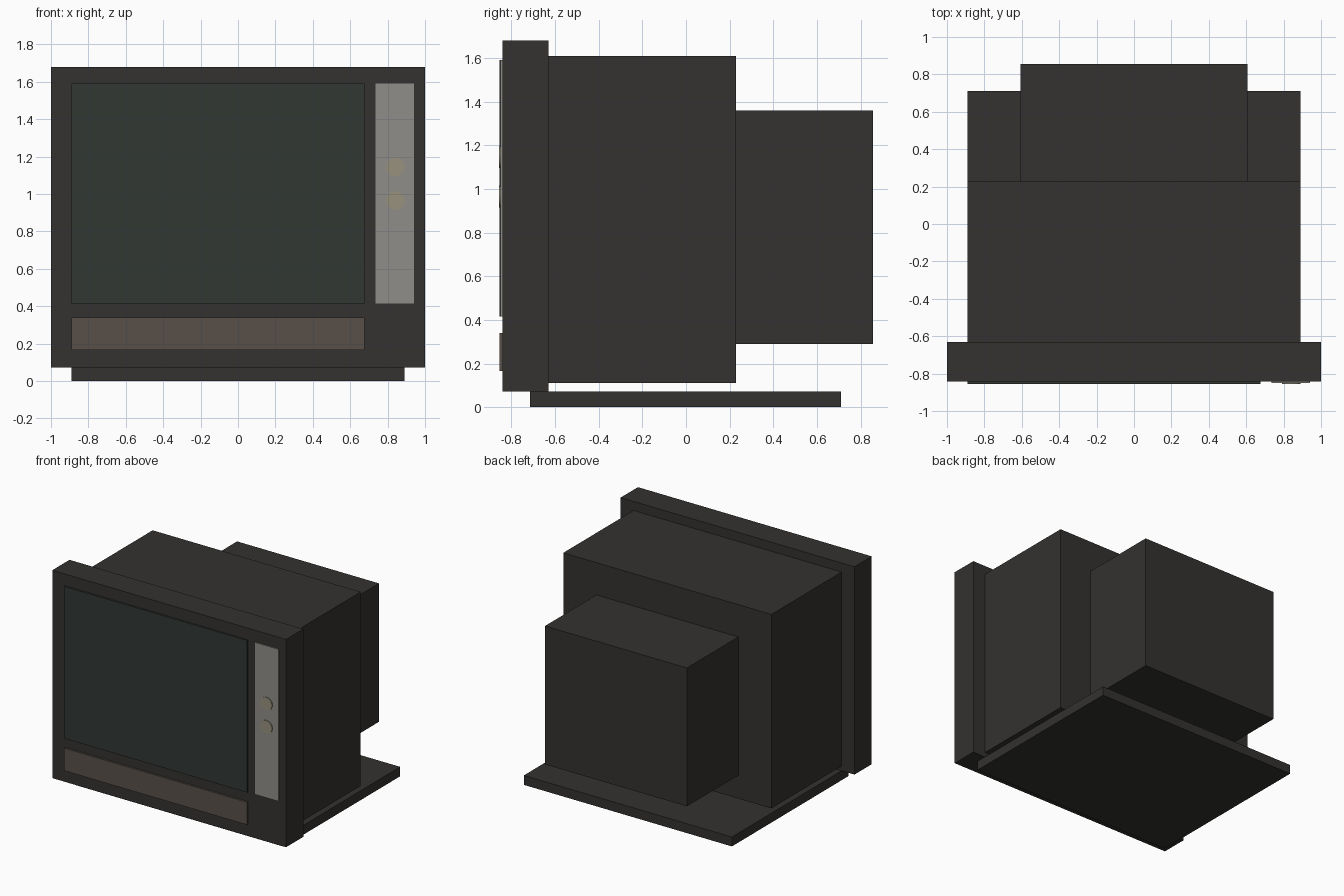
import bpy
import bmesh
from math import radians
from mathutils import Matrix

if "Cube" in bpy.data.objects:
    bpy.data.objects.remove(bpy.data.objects["Cube"])


def material(name, r, g, b):
    mat = bpy.data.materials.new(name)
    mat.diffuse_color = (r, g, b, 1)
    mat.use_nodes = True
    mat.node_tree.nodes["Principled BSDF"].inputs["Base Color"].default_value = mat.diffuse_color
    return mat


def finish(name, bm, mat):
    mesh = bpy.data.meshes.new(name)
    bm.to_mesh(mesh)
    bm.free()
    mesh.materials.append(mat)
    obj = bpy.data.objects.new(name, mesh)
    bpy.context.collection.objects.link(obj)
    return obj


def box(name, xs, ys, zs, mat):
    bm = bmesh.new()
    size = [b - a for a, b in (xs, ys, zs)]
    centre = [(a + b) / 2 for a, b in (xs, ys, zs)]
    bmesh.ops.create_cube(bm, size=1, matrix=Matrix.LocRotScale(centre, None, size))
    return finish(name, bm, mat)


def knob(name, x, z, radius, y0, y1, mat):
    bm = bmesh.new()
    place = Matrix.Translation((x, (y0 + y1) / 2, z)) @ Matrix.Rotation(radians(90), 4, 'X')
    bmesh.ops.create_cone(bm, cap_ends=True, segments=24, radius1=radius,
                          radius2=radius, depth=y1 - y0, matrix=place)
    obj = finish(name, bm, mat)
    bpy.ops.object.select_all(action='DESELECT')
    obj.select_set(True)
    bpy.context.view_layer.objects.active = obj
    bpy.ops.object.shade_smooth_by_angle(angle=radians(30))


black = material("cabinet_black", 0.034, 0.032, 0.030)
glass = material("screen_glass", 0.031, 0.038, 0.033)
brown = material("speaker_brown", 0.098, 0.080, 0.066)
silver = material("panel_silver", 0.28, 0.27, 0.25)
brass = material("knob_brass", 0.31, 0.285, 0.205)

# Cabinet: base plate, front frame, main housing, tube housing
box("base_plate", (-0.89, 0.89), (-0.714, 0.71), (0, 0.073), black)
box("front_frame", (-1, 1), (-0.841, -0.63), (0.073, 1.68), black)
box("main_housing", (-0.89, 0.89), (-0.63, 0.228), (0.11, 1.61), black)
box("tube_housing", (-0.607, 0.607), (0.228, 0.856), (0.29, 1.36), black)

# Front face: slightly raised screen, speaker strip and control panel
box("screen", (-0.89, 0.675), (-0.855, -0.841), (0.415, 1.59), glass)
box("speaker_grille", (-0.89, 0.675), (-0.855, -0.841), (0.165, 0.34), brown)
box("control_panel", (0.735, 0.94), (-0.849, -0.841), (0.415, 1.59), silver)

# Two dials
for name, z in (("upper_dial", 1.145), ("lower_dial", 0.965)):
    knob(name, 0.84, z, 0.05, -0.856, -0.849, brass)
